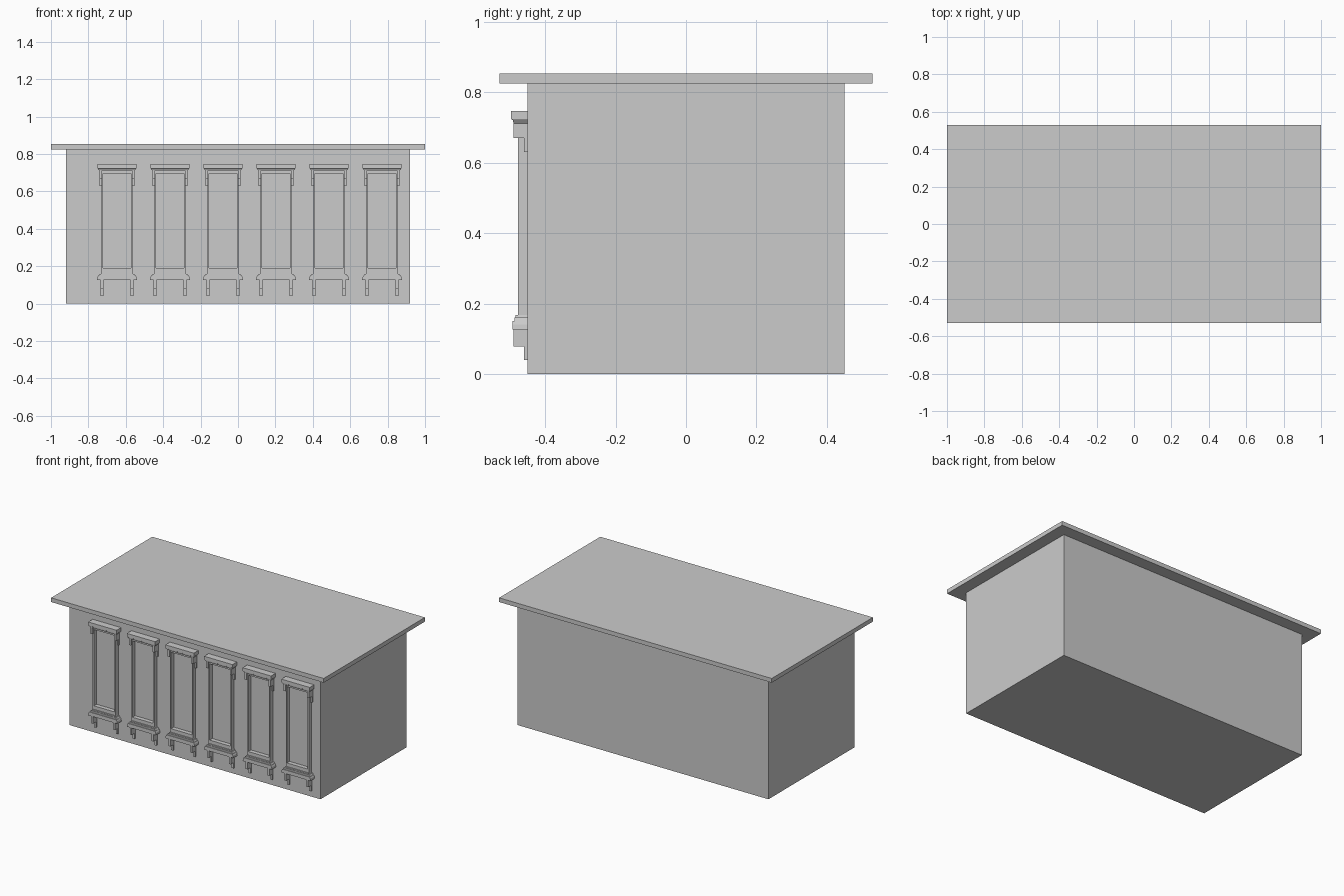
import bpy, bmesh

if "Cube" in bpy.data.objects:
    bpy.data.objects.remove(bpy.data.objects["Cube"])

WALL = -0.45  # front wall plane


def loft(bm, sections):
    """Stack of rectangles (x0, x1, y0, y1, z) joined into a closed solid."""
    rings = []
    for x0, x1, y0, y1, z in sections:
        rings.append([bm.verts.new(p) for p in
                      ((x0, y0, z), (x1, y0, z), (x1, y1, z), (x0, y1, z))])
    bm.faces.new(rings[0][::-1])
    bm.faces.new(rings[-1])
    for a, b in zip(rings, rings[1:]):
        for i in range(4):
            j = (i + 1) % 4
            bm.faces.new((a[i], a[j], b[j], b[i]))


def box(bm, x0, x1, y0, y1, z0, z1):
    loft(bm, [(x0, x1, y0, y1, z0), (x0, x1, y0, y1, z1)])


def finish(bm, name):
    mesh = bpy.data.meshes.new(name)
    bm.to_mesh(mesh)
    bm.free()
    obj = bpy.data.objects.new(name, mesh)
    bpy.context.collection.objects.link(obj)
    return obj


def window_stack(cx, name, profile):
    """Moulding: list of (half width, front y, z) sections."""
    bm = bmesh.new()
    loft(bm, [(cx - w, cx + w, y, WALL, z) for w, y, z in profile])
    return finish(bm, name)


def bracket_pair(cx, name, inner, outer, z_low, z_mid, z_top):
    """Two stepped brackets, deep above and shallow below."""
    bm = bmesh.new()
    for s in (-1, 1):
        a, b = sorted((cx + s * inner, cx + s * outer))
        loft(bm, [(a, b, -0.461, WALL, z_low), (a, b, -0.461, WALL, z_mid),
                  (a, b, -0.49, WALL, z_mid), (a, b, -0.49, WALL, z_top)])
    return finish(bm, name)


# Main block and overhanging flat roof
bm = bmesh.new()
box(bm, -0.92, 0.92, WALL, 0.45, 0, 0.825)
finish(bm, "body")
bm = bmesh.new()
box(bm, -1, 1, -0.53, 0.53, 0.825, 0.853)
finish(bm, "roof_slab")

# Six framed windows along the front
for i in range(6):
    cx = -0.647 + 0.2834 * i

    # Thin frame around the opening
    bm = bmesh.new()
    for s in (-1, 1):
        a, b = sorted((cx + s * 0.076, cx + s * 0.084))
        box(bm, a, b, -0.478, WALL, 0.16, 0.72)
    box(bm, cx - 0.076, cx + 0.076, -0.478, WALL, 0.16, 0.191)
    box(bm, cx - 0.076, cx + 0.076, -0.478, WALL, 0.697, 0.72)
    finish(bm, f"window_frame_{i}")

    # Cap moulding with brackets
    window_stack(cx, f"window_cap_{i}", [
        (0.095, -0.490, 0.712), (0.102, -0.492, 0.721),
        (0.104, -0.497, 0.724), (0.104, -0.497, 0.747)])
    bracket_pair(cx, f"cap_bracket_{i}", 0.08, 0.094, 0.63, 0.67, 0.715)

    # Sill moulding with brackets
    window_stack(cx, f"window_sill_{i}", [
        (0.107, -0.493, 0.126), (0.105, -0.493, 0.140),
        (0.100, -0.493, 0.150), (0.098, -0.488, 0.150),
        (0.092, -0.488, 0.160), (0.086, -0.484, 0.160),
        (0.084, -0.484, 0.168)])
    bracket_pair(cx, f"sill_bracket_{i}", 0.073, 0.087, 0.04, 0.078, 0.13)
